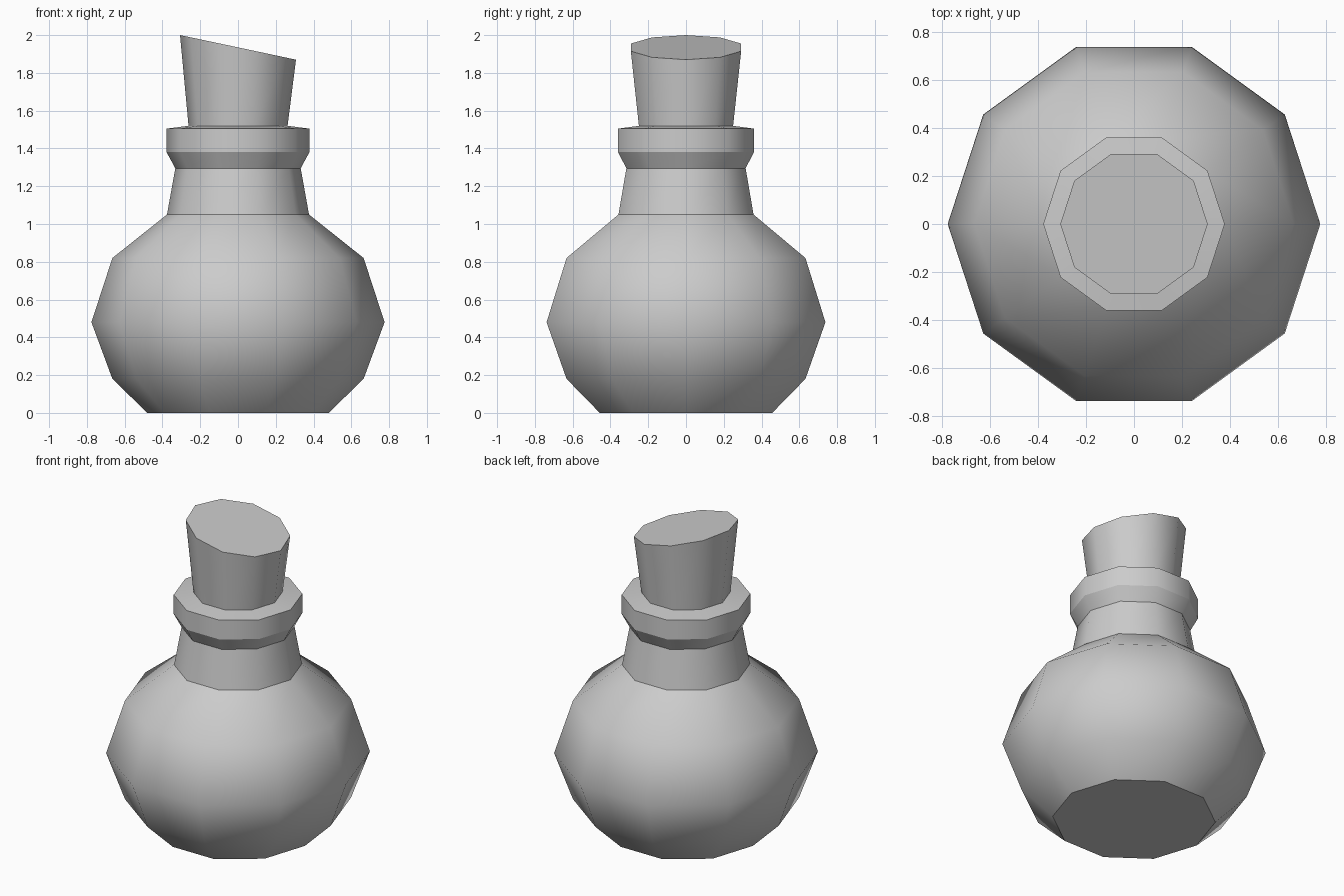
import bpy, bmesh
from math import cos, sin, tau

SIDES = 10

cube = bpy.data.objects.get("Cube")
if cube:
    bpy.data.objects.remove(cube, do_unlink=True)

grey = bpy.data.materials.new("plain grey")
grey.use_nodes = True
colour = (0.6, 0.6, 0.6, 1)
grey.diffuse_color = colour
grey.node_tree.nodes["Principled BSDF"].inputs["Base Color"].default_value = colour


def turned(name, profile, sharp_rings, tilt=0.0):
    """Lathe (radius, height) rings; tilt slopes the last ring along x."""
    bm = bmesh.new()
    rings = []
    for i, (r, z) in enumerate(profile):
        slope = tilt if i == len(profile) - 1 else 0
        ring = []
        for k in range(SIDES):
            x, y = r * cos(tau * k / SIDES), r * sin(tau * k / SIDES)
            ring.append(bm.verts.new((x, y, z + slope * x)))
        rings.append(ring)
    for low, high in zip(rings, rings[1:]):
        for k in range(SIDES):
            n = (k + 1) % SIDES
            bm.faces.new((low[k], low[n], high[n], high[k])).smooth = True
    bm.faces.new(rings[0][::-1])
    bm.faces.new(rings[-1])
    # Hard creases around the chosen rings
    for i in sharp_rings:
        for k in range(SIDES):
            bm.edges.get((rings[i][k], rings[i][(k + 1) % SIDES])).smooth = False
    mesh = bpy.data.meshes.new(name)
    bm.to_mesh(mesh)
    bm.free()
    mesh.materials.append(grey)
    obj = bpy.data.objects.new(name, mesh)
    bpy.context.collection.objects.link(obj)
    return obj


# Round flask with neck and flared lip
turned("flask", [(0.48, 0), (0.665, 0.18), (0.776, 0.48), (0.665, 0.82),
                 (0.376, 1.05), (0.332, 1.295), (0.378, 1.38),
                 (0.378, 1.505), (0.26, 1.52)], (0, 4, 5, 6, 7, 8))

# Tapered stopper with a slanted top
turned("stopper", [(0.26, 1.5), (0.307, 1.935)], (0, 1), tilt=-0.212)
